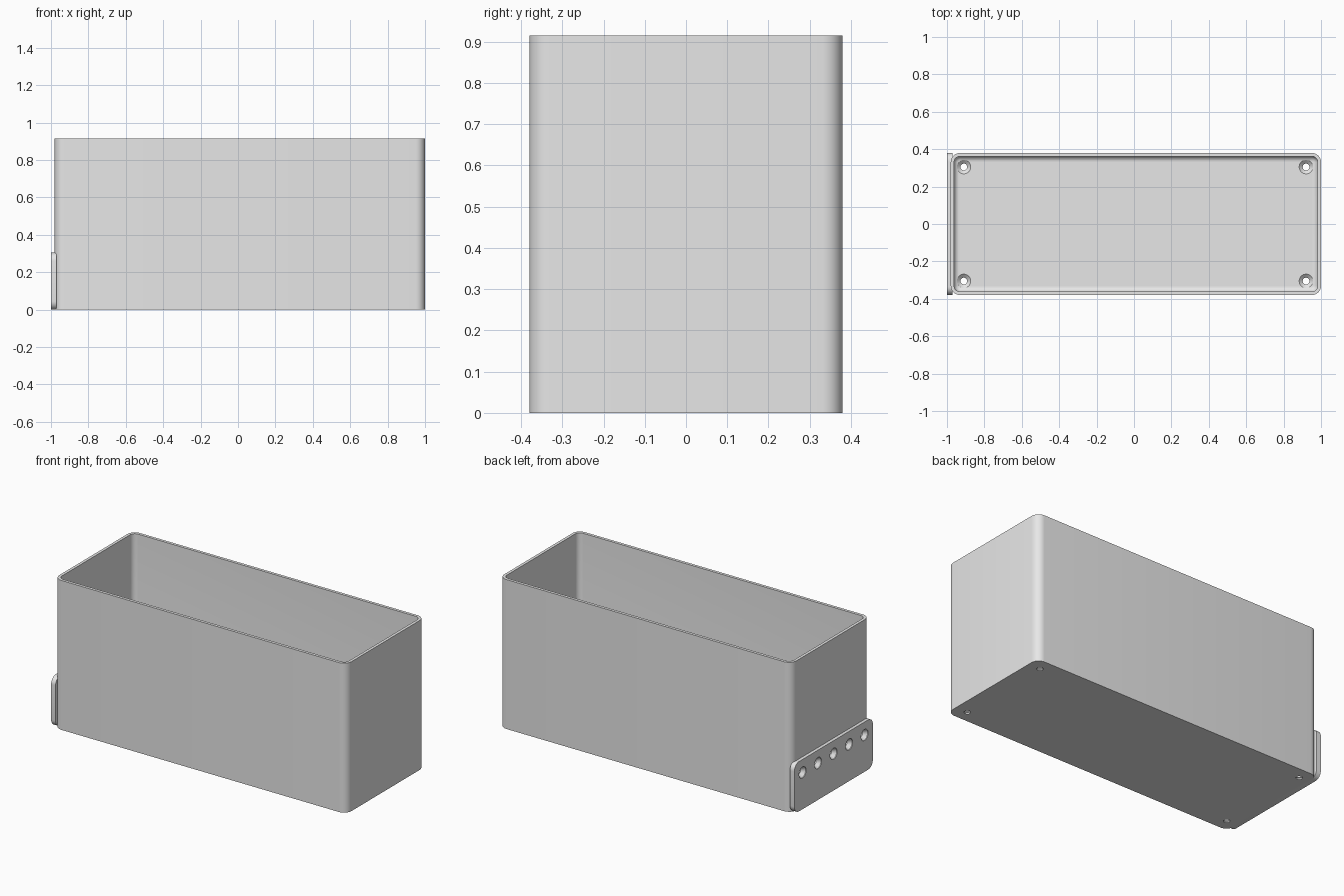
import bpy, bmesh
from math import sin, cos, pi, radians
from mathutils import Matrix, Vector

cube = bpy.data.objects.get("Cube")
if cube:
    bpy.data.objects.remove(cube, do_unlink=True)

# Main dimensions
LEFT, RIGHT, HALF_Y, HEIGHT = -0.98, 1.0, 0.38, 0.915
CORNER, WALL, FLOOR, FILLET = 0.05, 0.018, 0.025, 0.028

grey = bpy.data.materials.new("light grey plastic")
grey.use_nodes = True
grey.diffuse_color = (0.8, 0.8, 0.8, 1)
grey.node_tree.nodes["Principled BSDF"].inputs["Base Color"].default_value = (0.8, 0.8, 0.8, 1)


def rounded_rect(w, h, r, steps=8):
    """Counter-clockwise outline of a rounded rectangle centred on the origin."""
    pts = []
    for i, (sx, sy) in enumerate([(1, 1), (-1, 1), (-1, -1), (1, -1)]):
        for k in range(steps + 1):
            a = (i + k / steps) * pi / 2
            pts.append((sx * (w / 2 - r) + r * cos(a), sy * (h / 2 - r) + r * sin(a)))
    return pts


def loft(bm, loops, matrix=Matrix()):
    """Bridge a stack of equal 3D loops and cap both ends."""
    rings = [[bm.verts.new(matrix @ Vector(p)) for p in loop] for loop in loops]
    n = len(rings[0])
    for a, b in zip(rings, rings[1:]):
        for i in range(n):
            j = (i + 1) % n
            bm.faces.new((a[i], a[j], b[j], b[i]))
    bm.faces.new(rings[0][::-1])
    bm.faces.new(rings[-1])


def lathe(bm, profile, matrix, sides=32):
    loft(bm, [[(r * cos(2 * pi * k / sides), r * sin(2 * pi * k / sides), z)
               for k in range(sides)] for r, z in profile], matrix)


def finish(bm, name):
    bmesh.ops.recalc_face_normals(bm, faces=bm.faces)
    mesh = bpy.data.meshes.new(name)
    bm.to_mesh(mesh)
    bm.free()
    mesh.materials.append(grey)
    obj = bpy.data.objects.new(name, mesh)
    bpy.context.collection.objects.link(obj)
    return obj


# Open bin: outer wall, rim, inner wall, floor fillet, floor
levels = [(0, 0), (0, HEIGHT), (WALL, HEIGHT)]
for k in range(7):
    a = k / 6 * pi / 2
    levels.append((WALL + FILLET * (1 - cos(a)), FLOOR + FILLET * (1 - sin(a))))
centre_x = (LEFT + RIGHT) / 2
bm = bmesh.new()
loft(bm, [[(x + centre_x, y, z) for x, y in
           rounded_rect(RIGHT - LEFT - 2 * d, 2 * (HALF_Y - d), CORNER - d)]
          for d, z in levels])
bin_body = finish(bm, "bin_body")

# Mounting plate on the right end
PLATE_H = 0.305
bm = bmesh.new()
loft(bm, [[(x, y, z + PLATE_H / 2) for y, z in rounded_rect(2 * HALF_Y, PLATE_H, 0.045)]
          for x in (-1.0, -0.97)])
mounting_plate = finish(bm, "mounting_plate")

# Countersunk screw holes: four in the floor, five through the plate
bm = bmesh.new()
for x in (-0.91, 0.92):
    for y in (-0.305, 0.305):
        lathe(bm, [(0.018, -0.01), (0.018, 0.008), (0.037, FLOOR), (0.037, 0.04)],
              Matrix.Translation((x, y, 0)))
for i in range(-2, 3):
    lathe(bm, [(0.034, -0.01), (0.034, 0.004), (0.018, 0.026), (0.018, 0.06)],
          Matrix.Translation((-1.0, i * 0.15, 0.225)) @ Matrix.Rotation(pi / 2, 4, 'Y'))
cutter = finish(bm, "hole_cutter")
cutter.hide_render = True

for obj in (bin_body, mounting_plate):
    mod = obj.modifiers.new("holes", 'BOOLEAN')
    mod.operation = 'DIFFERENCE'
    mod.solver = 'EXACT'
    mod.object = cutter
    bpy.ops.object.select_all(action='DESELECT')
    obj.select_set(True)
    bpy.context.view_layer.objects.active = obj
    bpy.ops.object.modifier_apply(modifier=mod.name)
    bpy.ops.object.shade_smooth_by_angle(angle=radians(30))

bpy.data.objects.remove(cutter, do_unlink=True)
